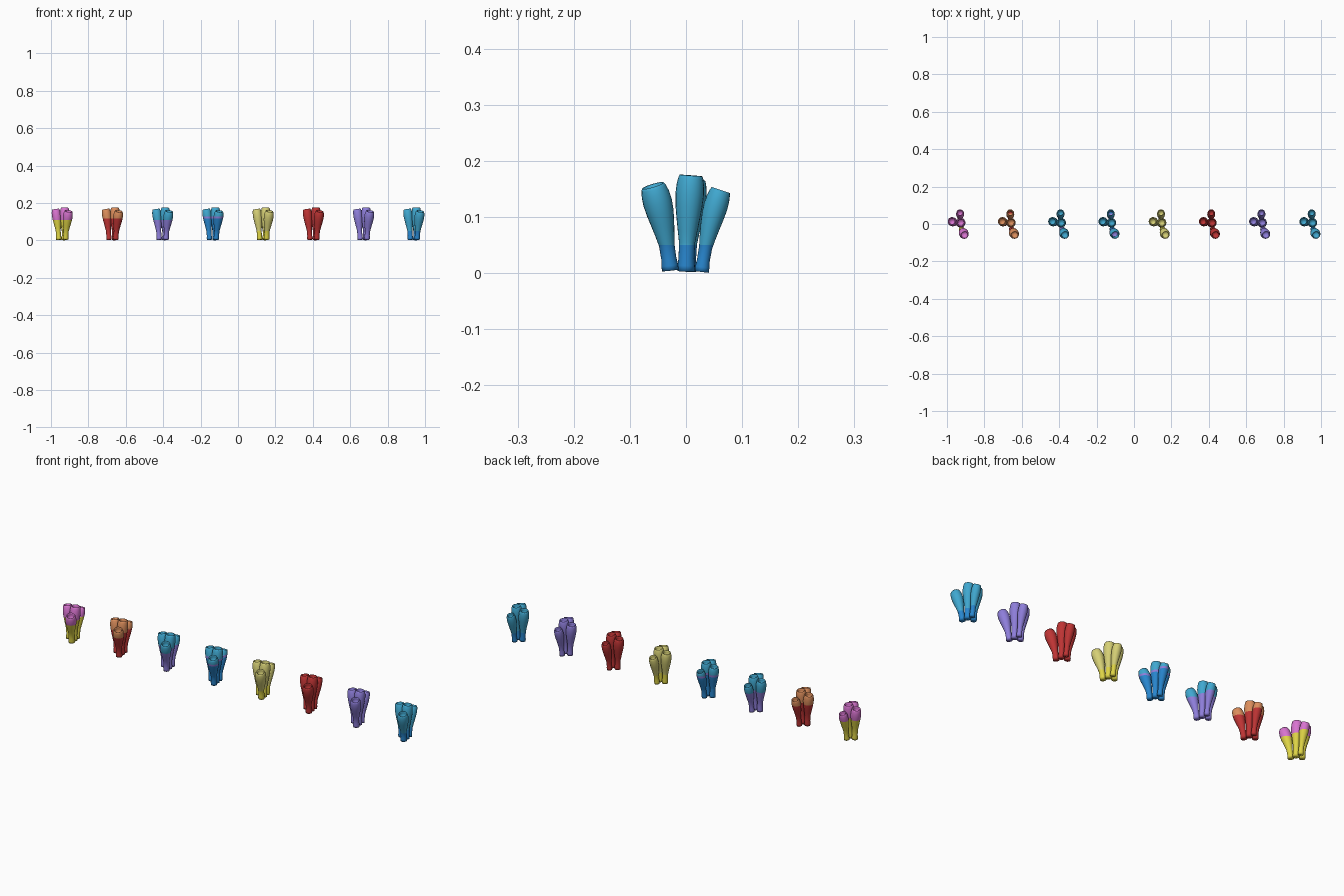
import bpy, bmesh
from mathutils import Vector

if "Cube" in bpy.data.objects:
    bpy.data.objects.remove(bpy.data.objects["Cube"])

def lin(c):
    return tuple((v / 12.92 if v <= .04045 else ((v + .055) / 1.055) ** 2.4) for v in (x / 255 for x in c)) + (1,)

COLOURS = dict(yellow=(222, 212, 70), pale_yellow=(214, 208, 118), pink=(216, 116, 208), red=(190, 52, 52),
               orange=(220, 142, 92), purple=(142, 126, 218), cyan=(64, 168, 208), blue=(40, 134, 206))
MATS = {}
for n, c in COLOURS.items():
    MATS[n] = bpy.data.materials.new(n)
    MATS[n].diffuse_color = lin(c)

# base, top, belly radius, neck radius of the four tubes in a cluster
TUBES = [((.018, -.028, .005), (.034, -.059, .156), .026, .0135),
         ((.012, 0, .003), (.014, .009, .174), .0255, .0140),
         ((.010, .028, .002), (.010, .062, .148), .0215, .0115),
         ((-.018, .004, .003), (-.035, .015, .166), .0245, .0130)]
# (fraction of length, radius blend neck -> belly)
PROFILE = [(0, .1), (.06, .12), (.14, 0), (.3, .03), (.42, .3), (.55, .6), (.68, .87),
           (.8, 1), (.9, .92), (.97, .72), (1, .55), (.995, .3), (.96, .2), (.8, .2)]
# bands: (colour, up to height)
CLUSTERS = [[("yellow", .11), ("pink", 1)], [("red", .118), ("orange", 1)],
            [("purple", .11), ("cyan", 1)],
            [("blue", .05), ("blue", .118), ("purple", .128), ("cyan", 1)],
            [("yellow", .05), ("pale_yellow", 1)], [("red", 1)], [("purple", 1)],
            [("blue", .05), ("cyan", 1)]]
SIDES = 20

def tube(name, cx, spec, bands):
    base, top, belly, neck = spec
    base, top = Vector(base), Vector(top)
    d = top - base
    bm = bmesh.new()
    rings = []
    for t, k in PROFILE:
        # the stem starts upright, then leans out
        lean = t + .45 * t * (t - 1) * 1.0
        c = Vector((base.x + d.x * lean, base.y + d.y * lean, base.z + d.z * t))
        axis = Vector((d.x * (.55 + .9 * t), d.y * (.55 + .9 * t), d.z)).normalized()
        u = axis.cross(Vector((0, 1, 0))).normalized()
        w = axis.cross(u)
        r = neck + (belly - neck) * k
        ring = bmesh.ops.create_circle(bm, segments=SIDES, radius=r)["verts"]
        for v in ring:
            v.co = c + u * v.co.x - w * v.co.y
        rings.append(ring)
    bm.faces.new(reversed(rings[0]))
    for a, b in zip(rings, rings[1:]):
        for i in range(SIDES):
            j = (i + 1) % SIDES
            bm.faces.new((a[i], a[j], b[j], b[i]))
    bm.faces.new(rings[-1])
    # cut and colour the height bands
    for _, h in bands[:-1]:
        bmesh.ops.bisect_plane(bm, geom=bm.verts[:] + bm.edges[:] + bm.faces[:],
                               plane_co=(0, 0, h), plane_no=(0, 0, 1))
    bmesh.ops.recalc_face_normals(bm, faces=bm.faces)
    for f in bm.faces:
        z = f.calc_center_median().z
        f.material_index = next(i for i, b in enumerate(bands) if z < b[1])
        f.smooth = True
    me = bpy.data.meshes.new(name)
    bm.to_mesh(me)
    bm.free()
    for n, _ in bands:
        me.materials.append(MATS[n])
    ob = bpy.data.objects.new(name, me)
    ob.location.x = cx
    bpy.context.collection.objects.link(ob)

for i, bands in enumerate(CLUSTERS):
    for k, spec in enumerate(TUBES):
        tube(f"coral_{i + 1}_tube_{k + 1}", -.94 + i * 1.88 / 7, spec, bands)

for m in bpy.data.materials:
    if m.users and not m.is_grease_pencil:
        m.use_nodes = True
        m.node_tree.nodes["Principled BSDF"].inputs["Base Color"].default_value = m.diffuse_color
